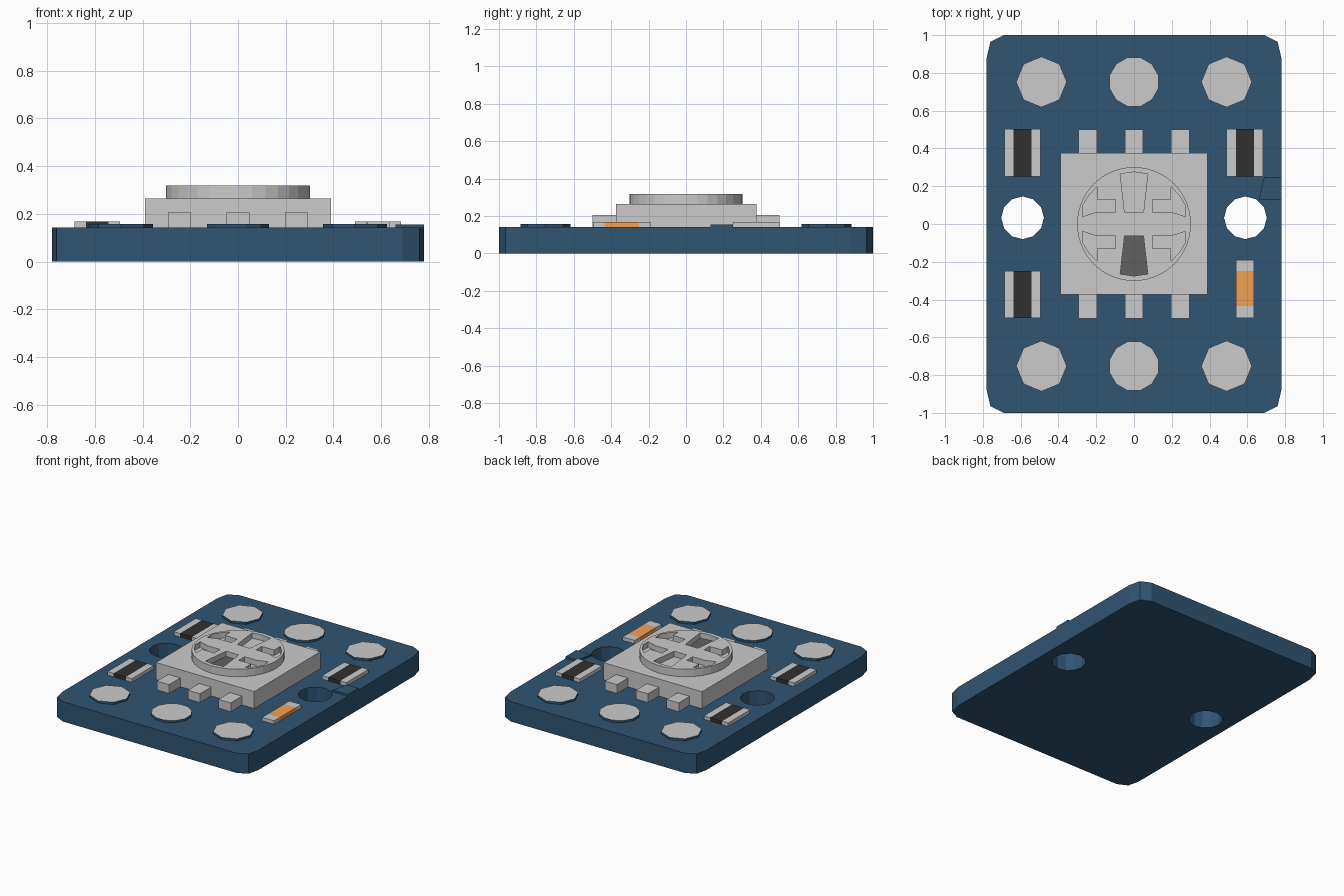
import bpy, bmesh
from math import sin, cos, pi, radians

if "Cube" in bpy.data.objects:
    bpy.data.objects.remove(bpy.data.objects["Cube"])


def material(name, rgb):
    m = bpy.data.materials.new(name)
    m.diffuse_color = (*rgb, 1)
    m.use_nodes = True
    m.node_tree.nodes["Principled BSDF"].inputs["Base Color"].default_value = m.diffuse_color
    return m


BLUE = material("board_blue", (0.03, 0.09, 0.17))
BLACK = material("component_black", (0.03, 0.03, 0.03))
DARK = material("marker_grey", (0.12, 0.12, 0.12))
ORANGE = material("component_orange", (0.9, 0.35, 0.09))
METAL = material("pad_metal", (0.8, 0.8, 0.8))


def prism(name, pts, z0, z1, mat=None):
    """Extrude a flat outline from z0 to z1."""
    bm = bmesh.new()
    face = bm.faces.new([bm.verts.new((x, y, z0)) for x, y in pts])
    ext = bmesh.ops.extrude_face_region(bm, geom=[face])["geom"]
    bmesh.ops.translate(bm, vec=(0, 0, z1 - z0),
                        verts=[v for v in ext if isinstance(v, bmesh.types.BMVert)])
    bmesh.ops.recalc_face_normals(bm, faces=bm.faces)
    me = bpy.data.meshes.new(name)
    bm.to_mesh(me)
    bm.free()
    ob = bpy.data.objects.new(name, me)
    bpy.context.collection.objects.link(ob)
    if mat:
        me.materials.append(mat)
    return ob


def box(name, x0, x1, y0, y1, z0, z1, mat=None):
    return prism(name, [(x0, y0), (x1, y0), (x1, y1), (x0, y1)], z0, z1, mat)


def ngon(cx, cy, r, n, turn=0):
    return [(cx + r * cos(turn + 2 * pi * i / n), cy + r * sin(turn + 2 * pi * i / n))
            for i in range(n)]


def cut(target, cutter):
    """Subtract the cutter and delete it."""
    mod = target.modifiers.new("cut", 'BOOLEAN')
    mod.operation, mod.solver, mod.object = 'DIFFERENCE', 'EXACT', cutter
    bpy.context.view_layer.objects.active = target
    bpy.ops.object.modifier_apply(modifier=mod.name)
    bpy.data.objects.remove(cutter)


TOP = 0.142

# Board with clipped corners and two mounting holes
corner = [(0.78, 0.88), (0.76, 0.965), (0.69, 1.0)]
outline = (corner + [(-x, y) for x, y in reversed(corner)]
           + [(-x, -y) for x, y in corner] + [(x, -y) for x, y in reversed(corner)])
board = prism("board", outline, 0, TOP, BLUE)
for s in (-1, 1):
    cut(board, prism("hole_cutter", ngon(s * 0.59, 0.033, 0.113, 12), -0.1, 0.3))

# Small raised tab on the right edge
prism("edge_tab", [(0.66, 0.13), (0.78, 0.13), (0.78, 0.25), (0.69, 0.25)],
      TOP - 0.01, 0.156, BLUE)

# Solder pads: metal tops, blue rims
for sy in (-1, 1):
    for i in (-1, 0, 1):
        n, turn = (12, radians(15)) if i == 0 else (8, 0)
        pad = prism("solder_pad", ngon(i * 0.49, sy * 0.752, 0.134, n, turn),
                    TOP - 0.01, 0.158, BLUE)
        pad.data.materials.append(METAL)
        for p in pad.data.polygons:
            if p.normal.z > 0.9:
                p.material_index = 1

# Switch body and its six legs
box("switch_body", -0.39, 0.39, -0.373, 0.376, TOP - 0.01, 0.264)
for sy in (-1, 1):
    for i in (-1, 0, 1):
        y0, y1 = sorted((sy * 0.36, sy * 0.5))
        box("switch_leg", i * 0.245 - 0.048, i * 0.245 + 0.048, y0, y1, TOP - 0.01, 0.205)

# Rotary dial with recessed slots
FLOOR = 0.278
dial = prism("dial", ngon(0, 0, 0.302, 32), 0.26, 0.318)
slot = [(-0.05, 0.063), (0.05, 0.063), (0.073, 0.265), (0, 0.275), (-0.073, 0.265)]
hook = [(0.196, 0.198), (0.196, 0.13), (0.098, 0.13), (0.098, 0.064),
        (0.196, 0.064), (0.272, 0.04), (0.272, 0.098), (0.24, 0.15)]
for sy in (-1, 1):
    cut(dial, prism("slot_cutter", [(x, sy * y) for x, y in slot], FLOOR, 0.4))
    for sx in (-1, 1):
        cut(dial, prism("hook_cutter", [(sx * x, sy * y) for x, y in hook], FLOOR, 0.4))
prism("dial_marker", [(x, -y) for x, y in slot], FLOOR - 0.005, FLOOR + 0.002, DARK)

# Resistors: dark middle between two metal ends
for x, y in ((-0.59, 0.377), (0.587, 0.377), (-0.59, -0.373)):
    box("resistor_body", x - 0.048, x + 0.048, y - 0.125, y + 0.125, TOP - 0.01, 0.167, BLACK)
    for s in (-1, 1):
        x0, x1 = sorted((x + s * 0.048, x + s * 0.096))
        box("resistor_end", x0, x1, y - 0.125, y + 0.125, TOP - 0.01, 0.167)

# Capacitor: orange middle between two metal ends
for name, y0, y1, mat in (("capacitor_body", -0.435, -0.25, ORANGE),
                          ("capacitor_end", -0.497, -0.435, None),
                          ("capacitor_end", -0.25, -0.19, None)):
    box(name, 0.54, 0.635, y0, y1, TOP - 0.01, 0.167, mat)
